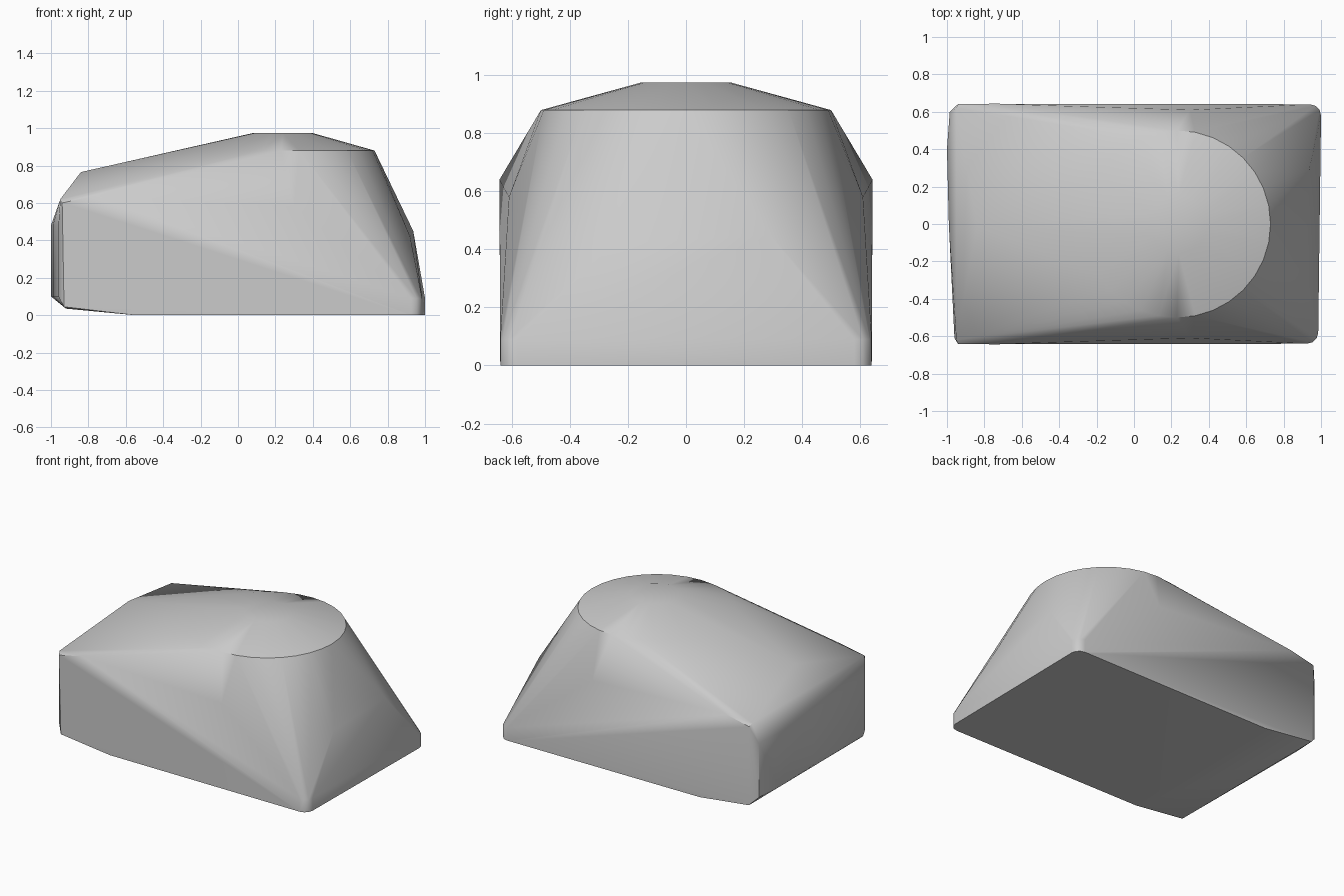
import bpy
import bmesh
from math import cos, sin, pi, radians

old = bpy.data.objects.get("Cube")
if old:
    bpy.data.objects.remove(old, do_unlink=True)

grey = bpy.data.materials.new("light grey")
grey.use_nodes = True
grey.diffuse_color = (0.6, 0.6, 0.6, 1)
grey.node_tree.nodes["Principled BSDF"].inputs["Base Color"].default_value = (0.6, 0.6, 0.6, 1)

points = []


def ring(x, radius, z, count):
    """Circle of hull points around the dome axis."""
    for i in range(count):
        a = 2 * pi * i / count
        points.append((x + radius * cos(a), radius * sin(a), z))


def mirrored(*half):
    """Hull points on both sides of the centre line."""
    for x, y, z in half:
        points.extend([(x, y, z), (x, -y, z)])


# Domed top: wide rim and small flat cap
ring(0.23, 0.5, 0.88, 32)
ring(0.24, 0.155, 0.975, 16)
# End of the roof ridge
points.append((-0.84, -0.01, 0.765))
# Flat base
mirrored((-0.55, 0.635, 0.0), (0.92, 0.64, 0.0))
# Rounded upright corners at the sloping end
for z in (0.0, 0.09):
    for side, x in ((1, 0.94), (-1, 0.925)):
        for i in range(4):
            a = i * pi / 6
            points.append((x + 0.06 * cos(a), side * (0.58 + 0.06 * sin(a)), z))
# Bulges on the flanks and on the sloping end
mirrored((0.3, 0.61, 0.58))
points.extend([(0.937, 0.29, 0.45), (0.92, -0.25, 0.42)])
# Shoulders and lower corners at the blunt end
mirrored((-0.76, 0.643, 0.64), (-0.94, 0.642, 0.6), (-0.95, 0.62, 0.62),
         (-0.93, 0.635, 0.045), (-0.92, 0.61, 0.035))
# Slightly skewed blunt end wall
for z in (0.1, 0.48):
    points.extend([(-1.0, 0.4, z), (-0.985, 0.6, z), (-0.99, 0.0, z), (-0.96, -0.61, z)])

# Wrap the points in one convex body
bm = bmesh.new()
for p in points:
    bm.verts.new(p)
hull = bmesh.ops.convex_hull(bm, input=bm.verts[:])
loose = [v for v in bm.verts if not v.link_faces]
bmesh.ops.delete(bm, geom=loose, context="VERTS")
bmesh.ops.dissolve_limit(bm, angle_limit=radians(0.5), verts=bm.verts[:], edges=bm.edges[:])
bmesh.ops.recalc_face_normals(bm, faces=bm.faces[:])

mesh = bpy.data.meshes.new("hull_body")
bm.to_mesh(mesh)
bm.free()
mesh.materials.append(grey)
body = bpy.data.objects.new("hull_body", mesh)
bpy.context.collection.objects.link(body)

bpy.ops.object.select_all(action="DESELECT")
body.select_set(True)
bpy.context.view_layer.objects.active = body
bpy.ops.object.shade_smooth_by_angle(angle=radians(40))
